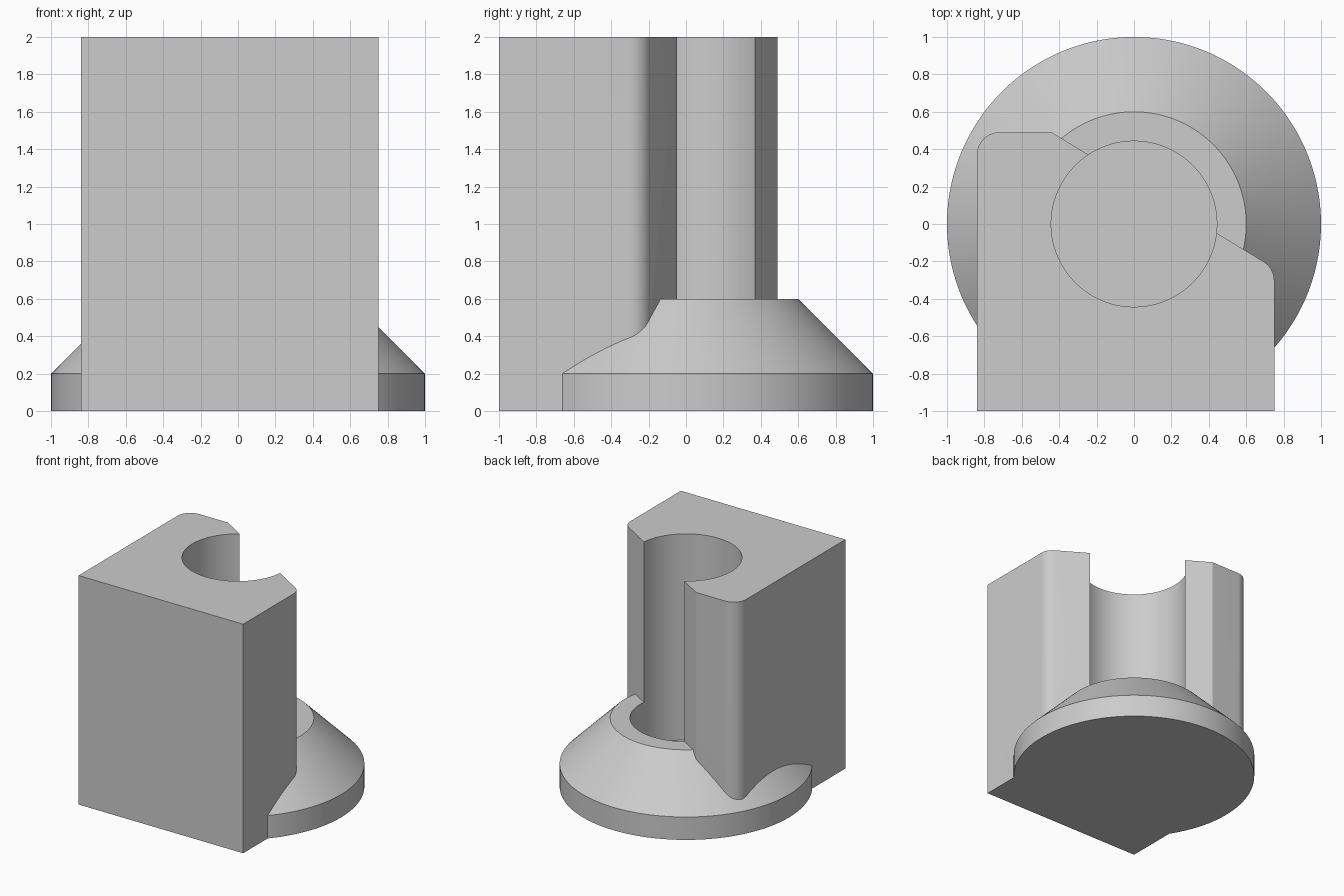
import bpy, bmesh, math
from mathutils import Vector

cube = bpy.data.objects.get("Cube")
if cube:
    bpy.data.objects.remove(cube, do_unlink=True)

# Single matte grey
grey = bpy.data.materials.new("light_grey")
grey.use_nodes = True
colour = (0.604, 0.604, 0.604, 1)
grey.diffuse_color = colour
grey.node_tree.nodes["Principled BSDF"].inputs["Base Color"].default_value = colour

SEGMENTS = 128


def finish(name, bm):
    bmesh.ops.recalc_face_normals(bm, faces=bm.faces)
    mesh = bpy.data.meshes.new(name)
    bm.to_mesh(mesh)
    bm.free()
    mesh.materials.append(grey)
    obj = bpy.data.objects.new(name, mesh)
    bpy.context.collection.objects.link(obj)
    return obj


def lathe(name, profile):
    """Stack of rings (radius, z), capped at both ends."""
    bm = bmesh.new()
    rings = []
    for r, z in profile:
        angles = [2 * math.pi * (i + 0.5) / SEGMENTS for i in range(SEGMENTS)]
        rings.append([bm.verts.new((r * math.cos(a), r * math.sin(a), z)) for a in angles])
    for low, high in zip(rings, rings[1:]):
        for i in range(SEGMENTS):
            j = (i + 1) % SEGMENTS
            bm.faces.new((low[i], low[j], high[j], high[i]))
    bm.faces.new(rings[0])
    bm.faces.new(rings[-1])
    return finish(name, bm)


def fillet(before, corner, after, radius, steps=12):
    """Arc points that round a corner of an outline."""
    a, c, b = Vector(before), Vector(corner), Vector(after)
    u, v = (a - c).normalized(), (b - c).normalized()
    half = u.angle(v) / 2
    centre = c + (u + v).normalized() * radius / math.sin(half)
    start = c + u * radius / math.tan(half) - centre
    end = c + v * radius / math.tan(half) - centre
    # Blend the two radius vectors, then push each back onto the arc
    spokes = [start.lerp(end, i / steps).normalized() for i in range(steps + 1)]
    return [centre + spoke * radius for spoke in spokes]


def prism(name, outline, height):
    bm = bmesh.new()
    face = bm.faces.new([bm.verts.new((p[0], p[1], 0)) for p in outline])
    moved = bmesh.ops.extrude_face_region(bm, geom=[face])["geom"]
    verts = [g for g in moved if isinstance(g, bmesh.types.BMVert)]
    bmesh.ops.translate(bm, verts=verts, vec=(0, 0, height))
    return finish(name, bm)


def combine(target, other, operation):
    mod = target.modifiers.new(operation.lower(), 'BOOLEAN')
    mod.object, mod.operation, mod.solver = other, operation, 'EXACT'
    bpy.context.view_layer.objects.active = target
    bpy.ops.object.modifier_apply(modifier=mod.name)
    bpy.data.objects.remove(other, do_unlink=True)


# Upright block: slanted back face with two rounded corners
front_left, front_right = (0.75, -1), (-0.84, -1)
left_corner, slant_end, right_corner = (0.75, -0.236), (-0.44, 0.49), (-0.84, 0.49)
outline = [front_right, front_left]
outline += fillet(front_left, left_corner, slant_end, 0.12)
outline.append(slant_end)
outline += fillet(slant_end, right_corner, front_right, 0.12)
body = prism("holder_body", outline, 2)

# Flanged conical foot, then the blind bore through both
foot = lathe("conical_foot", [(1, 0), (1, 0.2), (0.6, 0.6)])
combine(body, foot, 'UNION')
bore = lathe("bore_cutter", [(0.443, 0.2), (0.443, 2.2)])
combine(body, bore, 'DIFFERENCE')

# Smooth curved walls, keep real edges sharp
bpy.ops.object.select_all(action='DESELECT')
body.select_set(True)
bpy.context.view_layer.objects.active = body
bpy.ops.object.shade_smooth_by_angle(angle=math.radians(25))
